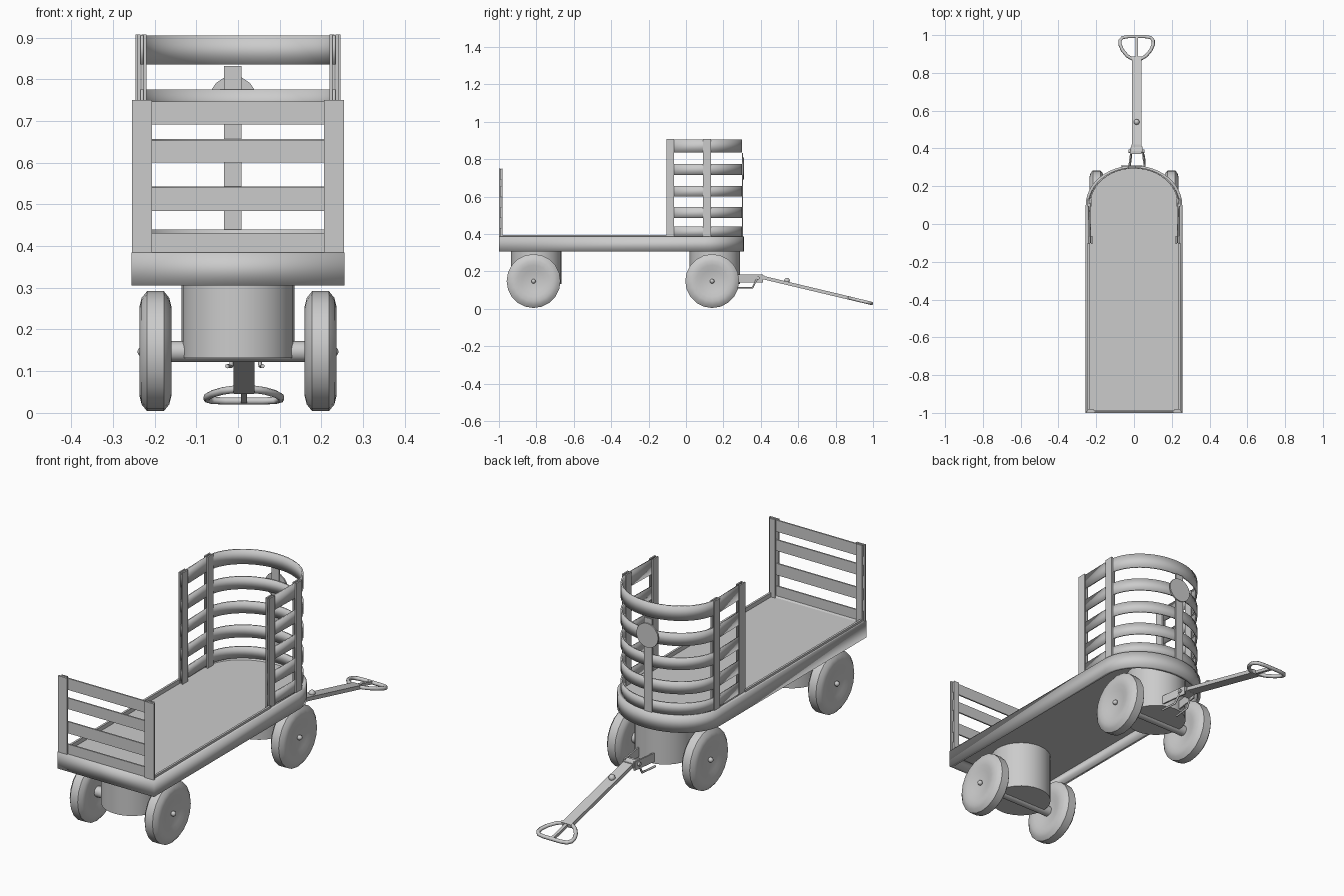
import bpy, bmesh, math
from mathutils import Vector, Matrix

if "Cube" in bpy.data.objects:
    bpy.data.objects.remove(bpy.data.objects["Cube"])


def make(name, verts, faces, smooth=True):
    me = bpy.data.meshes.new(name)
    me.from_pydata(verts, [], faces)
    bm = bmesh.new()
    bm.from_mesh(me)
    bmesh.ops.recalc_face_normals(bm, faces=bm.faces)
    bm.to_mesh(me)
    bm.free()
    ob = bpy.data.objects.new(name, me)
    bpy.context.collection.objects.link(ob)
    if smooth:
        bpy.ops.object.select_all(action='DESELECT')
        ob.select_set(True)
        bpy.context.view_layer.objects.active = ob
        bpy.ops.object.shade_smooth_by_angle(angle=math.radians(35))
    return ob


def box(name, x0, x1, y0, y1, z0, z1):
    v = [(x, y, z) for z in (z0, z1) for x, y in ((x0, y0), (x1, y0), (x1, y1), (x0, y1))]
    f = [(0, 1, 2, 3), (4, 5, 6, 7)] + [(i, (i+1) % 4, (i+1) % 4+4, i+4) for i in range(4)]
    return make(name, v, f, False)


def rod(name, a, b, r, n=12):
    a, b = Vector(a), Vector(b)
    q = (b-a).to_track_quat('Z', 'Y')
    v = [p + q @ Vector((r*math.cos(2*math.pi*i/n), r*math.sin(2*math.pi*i/n), 0))
         for p in (a, b) for i in range(n)]
    f = [tuple(range(n)), tuple(range(n, 2*n))]
    f += [(i, (i+1) % n, (i+1) % n+n, i+n) for i in range(n)]
    return make(name, v, f)


def beam(name, a, b, w, t):
    # rectangular bar between two points, width w along x
    a, b = Vector(a), Vector(b)
    d = (b-a).normalized()
    side = Vector((1, 0, 0))
    side = (side - d*side.dot(d)).normalized()
    up = side.cross(d)
    v = [p + side*w*i/2 + up*t*j/2 for p in (a, b) for i, j in ((-1, -1), (1, -1), (1, 1), (-1, 1))]
    f = [(0, 1, 2, 3), (4, 5, 6, 7)] + [(i, (i+1) % 4, (i+1) % 4+4, i+4) for i in range(4)]
    return make(name, v, f, False)


def u_path(xs, ys, xc, yc, yt, n=24):
    # U-shaped outline, open end at ys, elliptical end up to yt
    arc = [(xc*math.cos(math.pi*i/n), yc+(yt-yc)*math.sin(math.pi*i/n)) for i in range(n+1)]
    return [(xs, ys)] + arc + [(-xs, ys)]


def ribbon(name, path, z0, z1, t, closed=False):
    n = len(path)
    v = [(x, y, z) for z in (z0, z1) for x, y in path]
    f = [(i, (i+1) % n, (i+1) % n+n, i+n) for i in range(n if closed else n-1)]
    ob = make(name, v, f)
    m = ob.modifiers.new("thickness", 'SOLIDIFY')
    m.thickness, m.offset, m.use_even_offset = t, 0, True
    return ob


def tube(name, pts, r, cyclic=False):
    cu = bpy.data.curves.new(name, 'CURVE')
    cu.dimensions = '3D'
    cu.bevel_depth, cu.bevel_resolution, cu.use_fill_caps = r, 2, True
    s = cu.splines.new('POLY')
    s.points.add(len(pts)-1)
    for p, c in zip(s.points, pts):
        p.co = (*c, 1)
    s.use_cyclic_u = cyclic
    s.use_smooth = True
    ob = bpy.data.objects.new(name, cu)
    bpy.context.collection.objects.link(ob)


def ball(name, c, r):
    me = bpy.data.meshes.new(name)
    bm = bmesh.new()
    bmesh.ops.create_uvsphere(bm, u_segments=12, v_segments=8, radius=r, matrix=Matrix.Translation(c))
    for f in bm.faces:
        f.smooth = True
    bm.to_mesh(me)
    bm.free()
    bpy.context.collection.objects.link(bpy.data.objects.new(name, me))


def wheel(name, c, n=20):
    half = [(.024, .012), (.025, .03), (.03, .06), (.036, .085), (.038, .108), (.033, .128), (.02, .144)]
    prof = half + [(-x, r) for x, r in reversed(half)]
    m = len(prof)
    v = [(c[0]+x, c[1]+r*math.cos(2*math.pi*i/n), c[2]+r*math.sin(2*math.pi*i/n))
         for i in range(n) for x, r in prof]
    f = [(i*m+j, i*m+j+1, (i+1) % n*m+j+1, (i+1) % n*m+j) for i in range(n) for j in range(m-1)]
    f += [tuple(i*m for i in range(n)), tuple(i*m+m-1 for i in range(n))]
    make(name, v, f)


# bed: hanging rim, thin floor, raised bead along the edge
ribbon("bed_rim", u_path(.248, -.993, .248, .1, .302), .305, .385, .015, True)
outline = u_path(.246, -.99, .246, .1, .30)
k = len(outline)
make("bed_floor", [(x, y, z) for z in (.358, .375) for x, y in outline],
     [tuple(range(k)), tuple(range(k, 2*k))] + [(i, (i+1) % k, (i+1) % k+k, i+k) for i in range(k)])
for s, side in ((-1, "left"), (1, "right")):
    x0, x1 = sorted((s*.236, s*.246))
    box("edge_bead_" + side, x0, x1, -.985, -.1, .37, .395)

# tail fence
for s, side in ((-1, "left"), (1, "right")):
    x0, x1 = sorted((s*.206, s*.254))
    box("tail_post_" + side, x0, x1, -1.0, -.991, .31, .75)
    x0, x1 = sorted((s*.215, s*.245))
    box("tail_inner_post_" + side, x0, x1, -.986, -.98, .375, .75)
for i, (a, b) in enumerate(((.378, .432), (.484, .54), (.6, .653), (.692, .747))):
    box(f"tail_slat_{i}", -.245, .245, -.993, -.986, a, b)

# curved front cage
cage = u_path(.23, -.1, .235, .1, .297)
for i, (a, b) in enumerate(((.385, .44), (.484, .543), (.6, .657), (.715, .775), (.835, .905))):
    ribbon(f"cage_slat_{i}", cage, a, b, .007)
for s, side in ((-1, "left"), (1, "right")):
    for y0, x, tag in ((-.105, .23, "end"), (.092, .235, "mid")):
        for off, lay in ((.007, "outer"), (-.007, "inner")):
            c = s*(x+off)
            box(f"cage_post_{tag}_{lay}_{side}", c-.0035, c+.0035, y0, y0+.042, .375, .908)
box("cage_front_post", -.033, .008, .299, .306, .375, .832)
rod("round_plate", (-.012, .304, .75), (-.012, .311, .75), .058, 16)

# running gear
for tag, yd, yw in (("front", .155, .14), ("rear", -.8, -.815)):
    rod(tag + "_pedestal", (0, yd, .132), (0, yd, .36), .135, 28)
    rod(tag + "_axle", (-.19, yw, .147), (.19, yw, .147), .025, 12)
    rod(tag + "_axle_pin", (-.235, yw, .147), (.235, yw, .147), .008, 10)
    for s, side in ((-1, "left"), (1, "right")):
        wheel(f"{tag}_wheel_{side}", (s*.198, yw, .148))
        ball(f"{tag}_hub_cap_{side}", (s*.229, yw, .147), .012)

# drawbar bracket and hook
hx = .014
for s, side in ((-1, "left"), (1, "right")):
    beam("bracket_arm_" + side, (hx+s*.045, .27, .162), (hx+s*.027, .41, .162), .007, .042)
rod("bracket_pin", (hx-.042, .385, .165), (hx+.042, .385, .165), .009)
box("bracket_block", hx-.027, hx+.027, .37, .42, .155, .177)
tube("bracket_hook", [(hx-.04, .27, .112), (hx-.03, .355, .112), (hx-.03, .38, .16)], .005)
tube("bracket_hook_right", [(hx+.045, .27, .112), (hx+.04, .355, .112), (hx+.032, .38, .16)], .005)

# pull shaft with D grip
beam("pull_shaft", (hx, .385, .173), (hx, .885, .054), .05, .018)
ball("shaft_bolt", (hx, .54, .15), .015)
grip = [(.02, .872), (.05, .89), (.075, .92), (.088, .95), (.088, .972), (.075, .987), (.045, .992)]
grip += [(-x, y) for x, y in reversed(grip)]
tube("grip_loop", [(hx+x, y, .054-(y-.885)*.238) for x, y in grip], .009, True)
beam("grip_spine", (hx, .88, .055), (hx, .992, .029), .014, .014)
